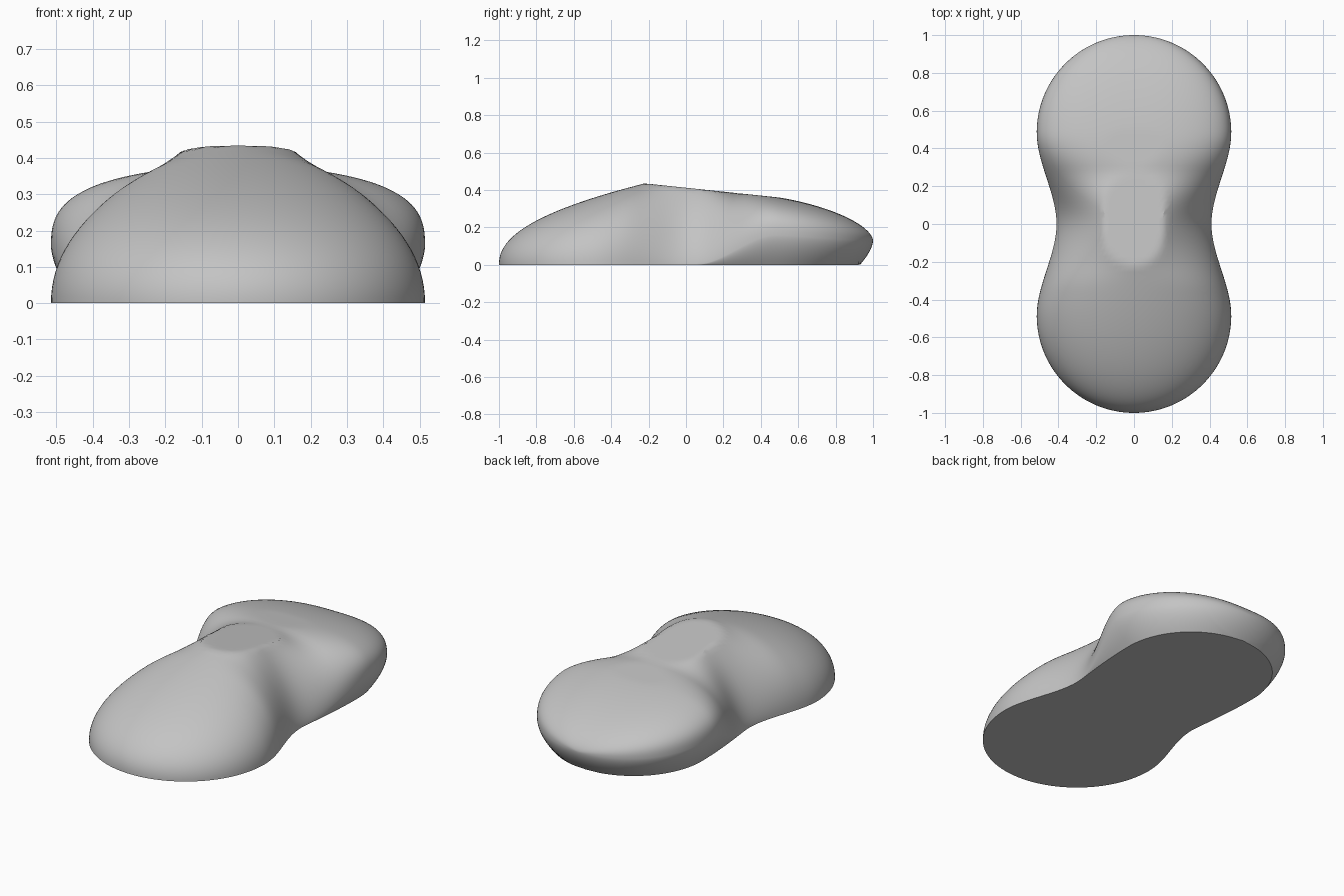
import bpy, bmesh, math

cube = bpy.data.objects.get("Cube")
if cube:
    bpy.data.objects.remove(cube, do_unlink=True)

MID, RAD, BASE_RAD = 0.485, 0.515, 0.445   # lobe centre, lobe radius, rear base radius
SECTIONS, UPPER, LOWER = 110, 28, 10


def smooth(a, b, v):
    t = min(max((v - a) / (b - a), 0), 1)
    return t * t * (3 - 2 * t)


def circle(r, d):
    return math.sqrt(max(r * r - d * d, 0))


def half_width(y):
    if abs(y) > MID:
        return circle(RAD, abs(y) - MID)
    return 0.41 + (RAD - 0.41) * smooth(0, MID, abs(y))


def base_width(y):
    if y > MID:
        return circle(BASE_RAD, y - MID)
    return half_width(y) - (RAD - BASE_RAD) * smooth(0.05, MID, y)


def rim_height(y):
    # height of the widest line: on the ground in front, raised at the rear
    return 0.16 * smooth(0.05, MID, y) - 0.03 * smooth(0.4, 1, y)


def crown_height(y):
    front = 0.435 * (max(1 + y, 0) / 0.78) ** 0.45
    u = max((y - 0.3) / 0.7, 0)
    rear = 0.13 + 0.25 * max(1 - u ** 1.6, 0) ** 0.588
    bump = 0.03 * smooth(-0.25, 0, y) * (1 - smooth(0, 0.25, y))
    return front + (rear - front) * smooth(-0.08, 0.3, y) + bump


def plateau(y):
    return 0.435 - 0.105 * (y + 0.22)


def half_section(y):
    # points from the top centre, over the widest line, down to the base edge
    w, wb, rim, top = half_width(y), base_width(y), rim_height(y), crown_height(y)
    power = 2.1 - 0.65 * smooth(-0.35, 0, y) + 1.35 * smooth(0, 0.48, y)
    pts = []
    for i in range(UPPER + 1):
        a = math.pi / 2 * i / UPPER
        x = w * math.sin(a) ** (2 / power)
        z = rim + max(top - rim, 0) * max(math.cos(a), 0) ** (2 / power)
        pts.append((x, min(z, plateau(y))))
    for i in range(1, LOWER + 1):
        f = 1 - (i / LOWER) ** 2
        x = wb + (w - wb) * f
        if y > MID:
            f = (math.hypot(x, y - MID) - BASE_RAD) / (RAD - BASE_RAD)
        f = min(max(f, 0), 1)
        pts.append((x, rim * (1 - (1 - f) ** 0.6)))
    return pts


# Two-lobed body lofted from cross-sections, packed closer at both ends
bm = bmesh.new()
rings = []
for k in range(SECTIONS + 1):
    y = -math.cos(math.pi * k / SECTIONS)
    pts = half_section(y)
    loop = pts + [(-x, z) for x, z in reversed(pts[1:])]
    rings.append([bm.verts.new((x, y, z)) for x, z in loop])
for a, b in zip(rings, rings[1:]):
    for i in range(len(a)):
        j = (i + 1) % len(a)
        bm.faces.new((a[i], a[j], b[j], b[i]))
bmesh.ops.remove_doubles(bm, verts=bm.verts, dist=0.0004)
bmesh.ops.dissolve_degenerate(bm, edges=bm.edges, dist=0.0001)
bmesh.ops.recalc_face_normals(bm, faces=bm.faces)
mesh = bpy.data.meshes.new("body")
bm.to_mesh(mesh)
bm.free()
body = bpy.data.objects.new("body", mesh)
bpy.context.collection.objects.link(body)

# Plain grey
grey = bpy.data.materials.new("light_grey")
grey.use_nodes = True
colour = (0.55, 0.55, 0.55, 1)
grey.diffuse_color = colour
grey.node_tree.nodes["Principled BSDF"].inputs["Base Color"].default_value = colour
mesh.materials.append(grey)

bpy.context.view_layer.objects.active = body
body.select_set(True)
bpy.ops.object.shade_smooth_by_angle(angle=math.radians(30))
